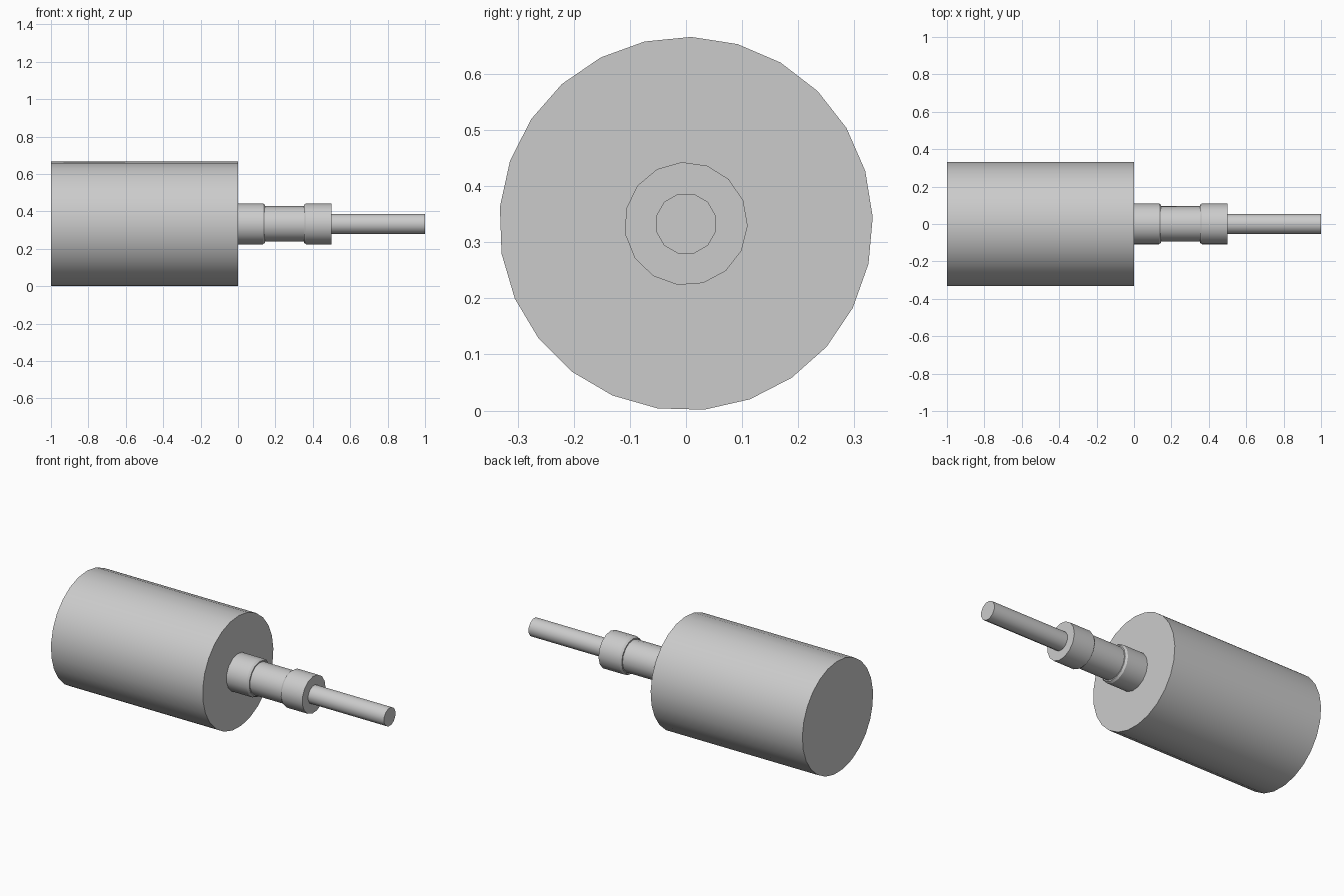
import bpy, bmesh, math

old = bpy.data.objects.get("Cube")
if old:
    bpy.data.objects.remove(old, do_unlink=True)

AXIS_Z = 0.333

grey = bpy.data.materials.new("plain_grey")
grey.use_nodes = True
colour = (0.6, 0.6, 0.6, 1)
grey.diffuse_color = colour
grey.node_tree.nodes["Principled BSDF"].inputs["Base Color"].default_value = colour


def turned(name, profile, sides, phase):
    """Closed solid turned about the x axis from (x, radius) points."""
    bm = bmesh.new()
    rings = []
    for x, r in profile:
        angles = [math.radians(phase) + math.tau * i / sides for i in range(sides)]
        rings.append([bm.verts.new((x, r * math.cos(a), r * math.sin(a))) for a in angles])
    for a, b in zip(rings, rings[1:]):
        for i in range(sides):
            j = (i + 1) % sides
            bm.faces.new((a[i], a[j], b[j], b[i]))
    bm.faces.new(rings[0])
    bm.faces.new(rings[-1])
    bmesh.ops.recalc_face_normals(bm, faces=bm.faces)
    mesh = bpy.data.meshes.new(name)
    bm.to_mesh(mesh)
    bm.free()
    mesh.materials.append(grey)
    obj = bpy.data.objects.new(name, mesh)
    obj.location.z = AXIS_Z
    bpy.context.collection.objects.link(obj)
    bpy.ops.object.select_all(action="DESELECT")
    obj.select_set(True)
    bpy.context.view_layer.objects.active = obj
    bpy.ops.object.shade_smooth_by_angle(angle=math.radians(32))


# Large drum
turned("drum", [(-1, 0.333), (0, 0.333)], 25, 2)

# Stepped neck: two chamfered collars with a narrower sleeve between
turned("neck", [(0, 0.11), (0.133, 0.11), (0.145, 0.102), (0.145, 0.095),
                (0.352, 0.095), (0.352, 0.102), (0.364, 0.11), (0.5, 0.11)], 15, -2)

# Thin end shaft
turned("shaft", [(0.5, 0.055), (1, 0.055)], 12, 15)
